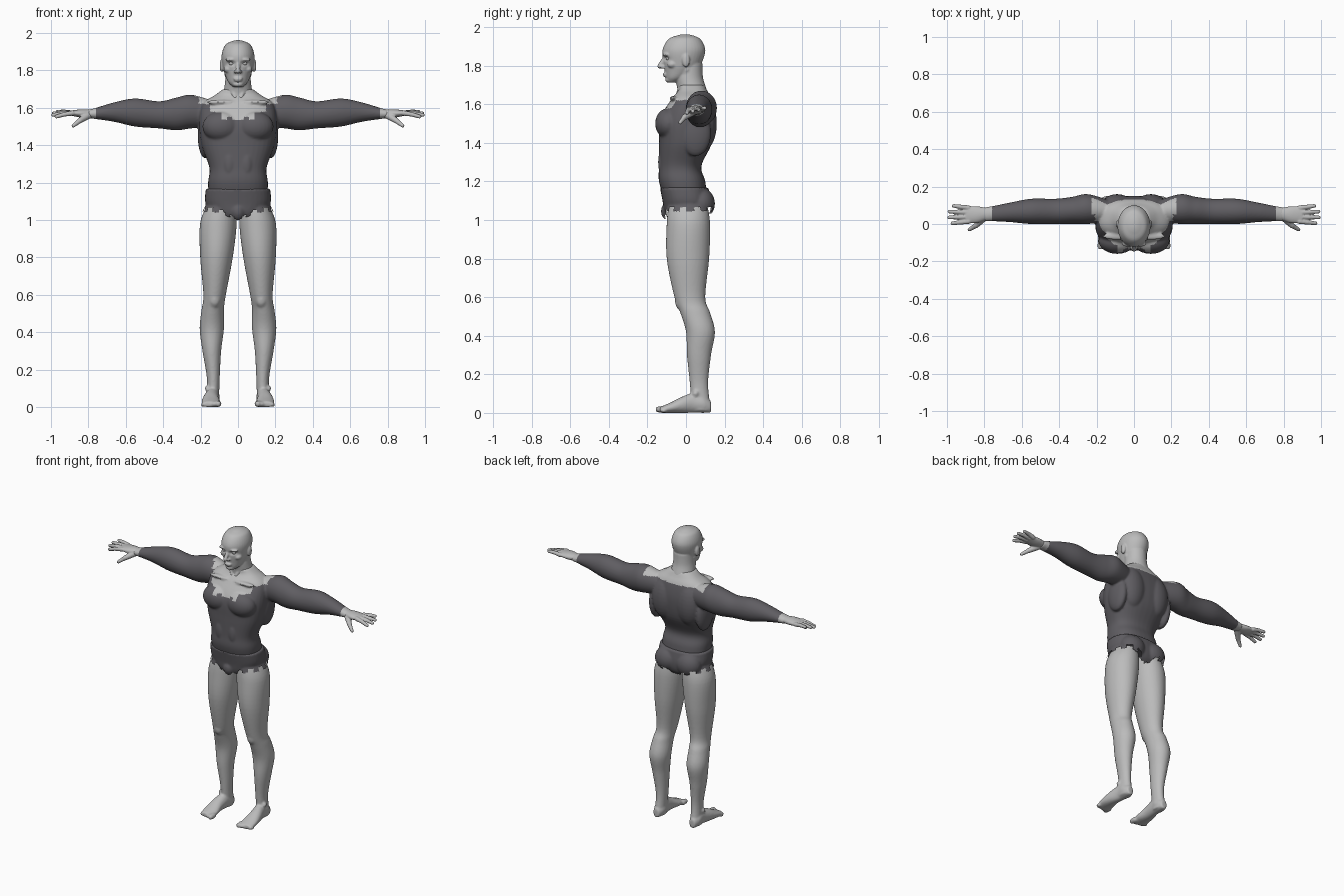
import bpy, bmesh, math
from mathutils import Vector, Matrix

old = bpy.data.objects.get("Cube")
if old:
    bpy.data.objects.remove(old, do_unlink=True)

SIDES = (1, -1)


def material(name, rgb):
    m = bpy.data.materials.new(name)
    m.use_nodes = True
    m.diffuse_color = (*rgb, 1)
    m.node_tree.nodes["Principled BSDF"].inputs["Base Color"].default_value = (*rgb, 1)
    return m


SKIN = material("light grey skin", (0.5, 0.5, 0.5))
SUIT = material("dark grey cloth", (0.115, 0.11, 0.122))


# Cross-sections: position, two centres, two radii
def level(z, width, front, back, middle=0.0):
    return (z, middle, (front + back) / 2, width, (back - front) / 2)


def sleeve(x, front, back, bottom, top):
    return (x, (front + back) / 2, (bottom + top) / 2, (back - front) / 2, (top - bottom) / 2)


def sole(y, width, top, middle=.145):
    return (y, middle, top / 2, width, top / 2)


def spline(a, b, c, d, t):
    return [0.5 * (2 * q + (r - p) * t + (2 * p - 5 * q + 4 * r - s) * t * t
                   + (3 * q - p - 3 * r + s) * t ** 3) for p, q, r, s in zip(a, b, c, d)]


def loft(bm, sections, axis="z", side=1, power=2.0, count=36, steps=6, grow=0.0):
    """Closed skin swept smoothly over cross-sections."""
    rows = []
    for i in range(len(sections) - 1):
        before, after = sections[max(i - 1, 0)], sections[min(i + 2, len(sections) - 1)]
        rows += [spline(before, sections[i], sections[i + 1], after, k / steps) for k in range(steps)]
    rows.append(sections[-1])
    rings = []
    for along, centre_a, centre_b, radius_a, radius_b in rows:
        ring = []
        for k in range(count):
            c, s = math.cos(math.tau * k / count), math.sin(math.tau * k / count)
            a = centre_a + (radius_a + grow) * math.copysign(abs(c) ** (2 / power), c)
            b = centre_b + (radius_b + grow) * math.copysign(abs(s) ** (2 / power), s)
            x, y, z = {"x": (along, a, b), "y": (a, along, b), "z": (a, b, along)}[axis]
            ring.append(bm.verts.new((x * side, y, z)))
        rings.append(ring)
    for low, high in zip(rings, rings[1:]):
        for k in range(count):
            following = (k + 1) % count
            bm.faces.new((low[k], low[following], high[following], high[k]))
    bm.faces.new(rings[0])
    bm.faces.new(rings[-1])


def blob(bm, at, size, side=1):
    matrix = Matrix.Translation((at[0] * side, at[1], at[2])) @ Matrix.Diagonal((*size, 1))
    bmesh.ops.create_uvsphere(bm, u_segments=24, v_segments=16, radius=1, matrix=matrix)


def limb(bm, start, end, thick, thin, side=1):
    p, q = (Vector((v[0] * side, v[1], v[2])) for v in (start, end))
    blob(bm, p, [thick] * 3)
    blob(bm, q, [thin] * 3)
    turn = (q - p).to_track_quat("Z", "Y").to_matrix().to_4x4()
    bmesh.ops.create_cone(bm, cap_ends=True, segments=20, radius1=thick, radius2=thin,
                          depth=(q - p).length, matrix=Matrix.Translation((p + q) / 2) @ turn)


def finish(name, bm, voxel=0.0, rule=None, materials=(SKIN,)):
    """Turn the gathered shapes into one object, fused into a single skin if asked."""
    bmesh.ops.recalc_face_normals(bm, faces=bm.faces[:])
    mesh = bpy.data.meshes.new(name)
    bm.to_mesh(mesh)
    bm.free()
    ob = bpy.data.objects.new(name, mesh)
    bpy.context.collection.objects.link(ob)
    if voxel:
        fuse = ob.modifiers.new("fuse", "REMESH")
        fuse.mode, fuse.voxel_size = "VOXEL", voxel
        soften = ob.modifiers.new("soften", "SMOOTH")
        soften.factor, soften.iterations = 0.5, 3
        bpy.context.view_layer.objects.active = ob
        for modifier in ("fuse", "soften"):
            bpy.ops.object.modifier_apply(modifier=modifier)
    ob.data.materials.clear()
    for m in materials:
        ob.data.materials.append(m)
    for face in ob.data.polygons:
        face.use_smooth = True
        face.material_index = rule(face.center) if rule else 0
    return ob


# Torso and sleeves
TORSO = [level(z=1.1, width=.155, front=-.11, back=.11), level(z=1.2, width=.16, front=-.14, back=.1),
         level(z=1.28, width=.153, front=-.14, back=.08), level(z=1.4, width=.195, front=-.14, back=.135),
         level(z=1.52, width=.208, front=-.135, back=.15), level(z=1.62, width=.19, front=-.08, back=.135),
         level(z=1.67, width=.12, front=-.04, back=.11), level(z=1.7, width=.08, front=-.04, back=.095)]
ARM = [sleeve(x=.14, front=.01, back=.13, bottom=1.5, top=1.64),
       sleeve(x=.25, front=0, back=.16, bottom=1.49, top=1.67),
       sleeve(x=.33, front=0, back=.145, bottom=1.48, top=1.655),
       sleeve(x=.42, front=0, back=.135, bottom=1.49, top=1.635),
       sleeve(x=.55, front=0, back=.135, bottom=1.5, top=1.65),
       sleeve(x=.66, front=.01, back=.115, bottom=1.525, top=1.63),
       sleeve(x=.76, front=.015, back=.095, bottom=1.54, top=1.6),
       sleeve(x=.8, front=.015, back=.09, bottom=1.545, top=1.59)]
bm = bmesh.new()
loft(bm, TORSO, power=2.4)
for side in SIDES:
    loft(bm, ARM, "x", side)
    blob(bm, at=(.09, -.09, 1.5), size=(.1, .07, .08), side=side)       # chest muscle
    blob(bm, at=(.09, .09, 1.5), size=(.09, .07, .14), side=side)       # back muscle
    blob(bm, at=(.175, .05, 1.45), size=(.04, .08, .12), side=side)     # flank
    blob(bm, at=(.045, -.095, 1.3), size=(.045, .05, .1), side=side)    # belly
    blob(bm, at=(.09, -.065, 1.63), size=(.08, .02, .012), side=side)   # collarbone


def shirt_rule(c):
    """Sleeves end at the cuff, the front neckline climbs in steps, the back is level."""
    x = abs(c.x)
    if x > .225:
        return int(x < .757)
    step = int(x / .03)
    neckline = 1.535 + .022 * max(0, step - 2) + .018 * (step % 2)
    return int(c.z < (1.63 if c.y > .05 else neckline))


finish("shirt_and_shoulders", bm, .007, shirt_rule, (SKIN, SUIT))

# Legs and feet
LEG = [level(z=1.08, width=.075, front=-.09, back=.11, middle=.09),
       level(z=.98, width=.098, front=-.1, back=.125, middle=.105),
       level(z=.8, width=.087, front=-.1, back=.12, middle=.115),
       level(z=.6, width=.06, front=-.06, back=.1, middle=.125),
       level(z=.52, width=.06, front=-.03, back=.125, middle=.135),
       level(z=.42, width=.065, front=0, back=.15, middle=.14),
       level(z=.3, width=.05, front=.005, back=.13, middle=.14),
       level(z=.15, width=.034, front=.02, back=.115, middle=.132),
       level(z=.01, width=.033, front=.03, back=.13, middle=.135)]
FOOT = [sole(y=.13, width=.02, top=.06, middle=.135), sole(y=.09, width=.037, top=.09, middle=.135),
        sole(y=.04, width=.036, top=.104, middle=.137), sole(y=-.02, width=.042, top=.084),
        sole(y=-.08, width=.05, top=.054), sole(y=-.135, width=.046, top=.03)]
bm = bmesh.new()
for side in SIDES:
    loft(bm, LEG, side=side)
    loft(bm, FOOT, "y", side)
    blob(bm, at=(.125, -.022, .58), size=(.034, .035, .05), side=side)   # kneecap
    blob(bm, at=(.165, .05, .1), size=(.012, .016, .016), side=side)     # ankle bone
    for toe in range(5):
        r = .018 - .002 * min(toe, 3)
        x = .106 + .02 * toe
        limb(bm, (x, -.115, r), (x, -.143 + .008 * toe, r), r, r * .9, side)
finish("legs", bm, .007)

# Shorts with a ragged hem
HIPS = [level(z=.985, width=.04, front=-.08, back=.08), level(z=1.03, width=.13, front=-.11, back=.12),
        level(z=1.09, width=.174, front=-.12, back=.13), level(z=1.168, width=.172, front=-.135, back=.116)]
bm = bmesh.new()
loft(bm, HIPS, power=2.4)
for side in SIDES:
    loft(bm, LEG[:3], side=side, grow=.008)
    blob(bm, at=(.08, .08, 1.085), size=(.085, .07, .08), side=side)     # seat
blob(bm, at=(0, -.075, 1.045), size=(.045, .055, .055))
shorts = finish("shorts", bm, .007, materials=(SUIT,))


def above_hem(c):
    step = int(abs(math.atan2(c.x, -c.y)) / .2) % 2
    return c.z > 1 + .045 * min(abs(c.x) / .13, 1) + .022 * step * min(abs(c.x) / .06, 1)


bm = bmesh.new()
bm.from_mesh(shorts.data)
ragged = [f for f in bm.faces if not above_hem(f.calc_center_median())]
bmesh.ops.delete(bm, geom=ragged, context="FACES")
bm.to_mesh(shorts.data)
bm.free()

# Head and neck
SKULL = [level(z=1.713, width=.026, front=-.096, back=-.044), level(z=1.735, width=.05, front=-.104, back=0),
         level(z=1.77, width=.067, front=-.11, back=.05), level(z=1.81, width=.079, front=-.116, back=.08),
         level(z=1.88, width=.088, front=-.122, back=.1), level(z=1.935, width=.069, front=-.093, back=.077),
         level(z=1.955, width=.036, front=-.05, back=.04), level(z=1.962, width=.01, front=-.02, back=.01)]
NECK = [level(z=1.62, width=.09, front=-.04, back=.12), level(z=1.68, width=.078, front=-.045, back=.105),
        level(z=1.74, width=.069, front=-.055, back=.088), level(z=1.81, width=.065, front=-.045, back=.085)]
bm = bmesh.new()
loft(bm, SKULL)
loft(bm, NECK)
limb(bm, (0, -.113, 1.838), (0, -.136, 1.797), .01, .013)                 # nose
blob(bm, at=(0, -.109, 1.757), size=(.027, .012, .006))                   # upper lip
blob(bm, at=(0, -.107, 1.747), size=(.023, .012, .006))                   # lower lip
blob(bm, at=(0, -.088, 1.726), size=(.028, .02, .015))                    # chin
for side in SIDES:
    blob(bm, at=(.014, -.122, 1.792), size=(.009, .012, .008), side=side)  # nostril
    blob(bm, at=(.036, -.102, 1.857), size=(.032, .02, .009), side=side)   # brow
    blob(bm, at=(.052, -.07, 1.806), size=(.024, .027, .02), side=side)    # cheekbone
    blob(bm, at=(.087, 0, 1.826), size=(.011, .02, .035), side=side)       # ear
    limb(bm, (.058, .005, 1.78), (.016, -.04, 1.655), .015, .012, side)    # neck muscle
head = finish("head", bm, .005)
for v in head.data.vertices:                                               # eye sockets
    if v.co.y < -.05:
        distance = math.hypot((abs(v.co.x) - .036) / .02, (v.co.z - 1.837) / .011)
        v.co.y += .014 * math.exp(-distance ** 2)

bm = bmesh.new()
for side in SIDES:
    blob(bm, at=(.035, -.092, 1.837), size=(.014, .013, .011), side=side)
finish("eyes", bm)

# Hands
PALM = [sleeve(x=.75, front=.02, back=.09, bottom=1.545, top=1.595),
        sleeve(x=.79, front=.02, back=.087, bottom=1.547, top=1.592),
        sleeve(x=.84, front=.005, back=.095, bottom=1.548, top=1.592),
        sleeve(x=.9, front=.005, back=.095, bottom=1.56, top=1.585)]
for side, name in zip(SIDES, ("left_hand", "right_hand")):
    bm = bmesh.new()
    loft(bm, PALM, "x", side)
    for finger in range(4):
        root = Vector((.885, .086 - .024 * finger, 1.572))
        tip = Vector((.99 - .01 * (finger - 1.6) ** 2, .097 - .031 * finger, 1.58 - .009 * finger))
        knuckle = root.lerp(tip, .5) + Vector((0, 0, .003))
        limb(bm, root, knuckle, .014, .012, side)
        limb(bm, knuckle, tip, .012, .01, side)
    thumb = (.845, -.008, 1.532)
    limb(bm, (.8, .035, 1.56), thumb, .02, .015, side)
    limb(bm, thumb, (.88, -.03, 1.505), .014, .01, side)
    finish(name, bm, .004)
